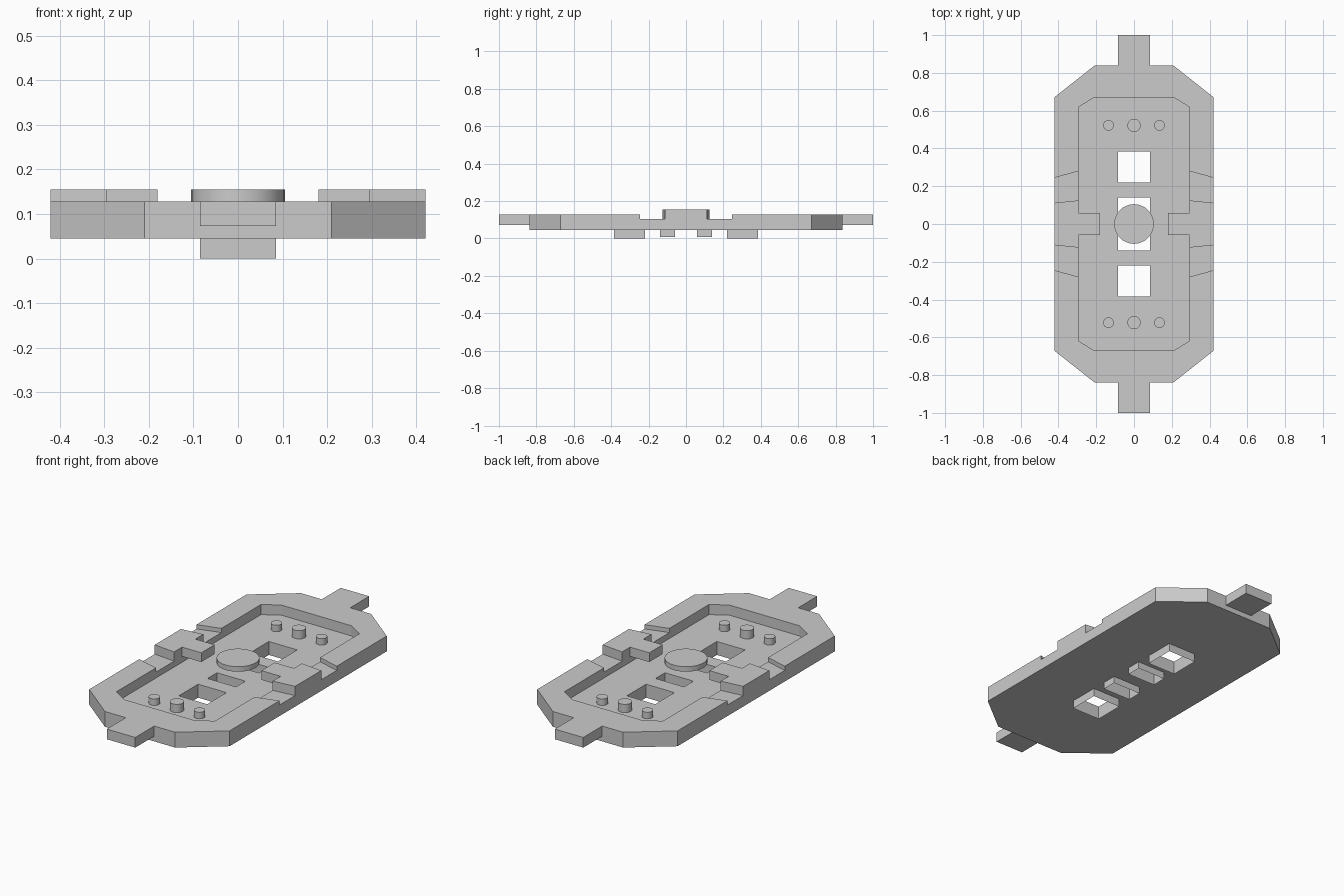
import bpy, bmesh, math

if "Cube" in bpy.data.objects:
    bpy.data.objects.remove(bpy.data.objects["Cube"])

Z_BOTTOM, Z_FLOOR, Z_NOTCH, Z_TOP, Z_CAP = 0.045, 0.073, 0.105, 0.128, 0.155


def prism(name, pts, z0, z1, capped=True):
    """Extruded outline; uncapped gives an open thin-walled tube."""
    bm = bmesh.new()
    low = [bm.verts.new((x, y, z0)) for x, y in pts]
    high = [bm.verts.new((x, y, z1)) for x, y in pts]
    n = len(pts)
    for i in range(n):
        j = (i + 1) % n
        bm.faces.new((low[i], low[j], high[j], high[i]))
    if capped:
        bm.faces.new(low)
        bm.faces.new(high)
    bmesh.ops.recalc_face_normals(bm, faces=bm.faces)
    mesh = bpy.data.meshes.new(name)
    bm.to_mesh(mesh)
    bm.free()
    ob = bpy.data.objects.new(name, mesh)
    bpy.context.collection.objects.link(ob)
    return ob


def rect(x0, x1, y0, y1):
    return [(x0, y0), (x1, y0), (x1, y1), (x0, y1)]


def mirror4(quarter):
    """Full outline from points running from the side (+x) to the end (+y)."""
    right = [(x, -y) for x, y in reversed(quarter)] + quarter
    return right + [(-x, y) for x, y in reversed(right)]


def circle(cx, cy, r, n):
    return [(cx + r * math.cos(2 * math.pi * i / n),
             cy + r * math.sin(2 * math.pi * i / n)) for i in range(n)]


def cut(target, cutter):
    cutter.hide_render = True
    cutter.hide_set(True)
    mod = target.modifiers.new("cut", 'BOOLEAN')
    mod.operation = 'DIFFERENCE'
    mod.solver = 'EXACT'
    mod.object = cutter


# Main tray with a sunken floor
tray = prism("tray", mirror4([(0.42, 0.672), (0.21, 0.838)]), Z_BOTTOM, Z_TOP)
cut(tray, prism("recess_cutter", mirror4([(0.295, 0.618), (0.21, 0.67)]), Z_FLOOR, 0.3))

for s in (-1, 1):
    # Lowered gap in each side rim
    gap = [(s * x, y) for x, y in
           [(0.28, -0.284), (0.44, -0.239), (0.44, 0.239), (0.28, 0.284)]]
    cut(tray, prism("rim_gap_cutter", gap, Z_NOTCH, 0.3))

    # Raised side clip with an arm reaching inwards
    clip = [(0.42, -0.112), (0.42, 0.112), (0.295, 0.125), (0.295, 0.057),
            (0.18, 0.057), (0.18, -0.057), (0.295, -0.057), (0.295, -0.125)]
    prism("side_clip", [(s * x, y) for x, y in clip], Z_NOTCH, Z_CAP)

    # End tab
    prism("end_tab", rect(-0.085, 0.085, *sorted((s * 0.838, s * 1.0))), Z_FLOOR, Z_TOP)

    # Square openings with thin sleeves hanging below the tray
    for name, a, b, z in (("large", 0.22, 0.385, 0.0), ("small", 0.058, 0.139, 0.007)):
        outline = rect(-0.085, 0.085, *sorted((s * a, s * b)))
        cut(tray, prism(name + "_opening_cutter", outline, -0.1, 0.1))
        prism(name + "_sleeve", outline, z, Z_BOTTOM, capped=False)

    # Row of three pins
    for x, r, top in ((-0.135, 0.028, 0.108), (0, 0.035, 0.118), (0.135, 0.028, 0.108)):
        prism("pin", circle(x, s * 0.522, r, 24), Z_FLOOR, top)

# Central disc
prism("center_disc", circle(0, 0, 0.105, 32), Z_TOP, Z_CAP)

# Smooth only the round walls
for ob in bpy.data.objects:
    if ob.name.startswith(("pin", "center_disc")):
        bpy.ops.object.select_all(action='DESELECT')
        ob.select_set(True)
        bpy.context.view_layer.objects.active = ob
        bpy.ops.object.shade_smooth_by_angle(angle=math.radians(30))
